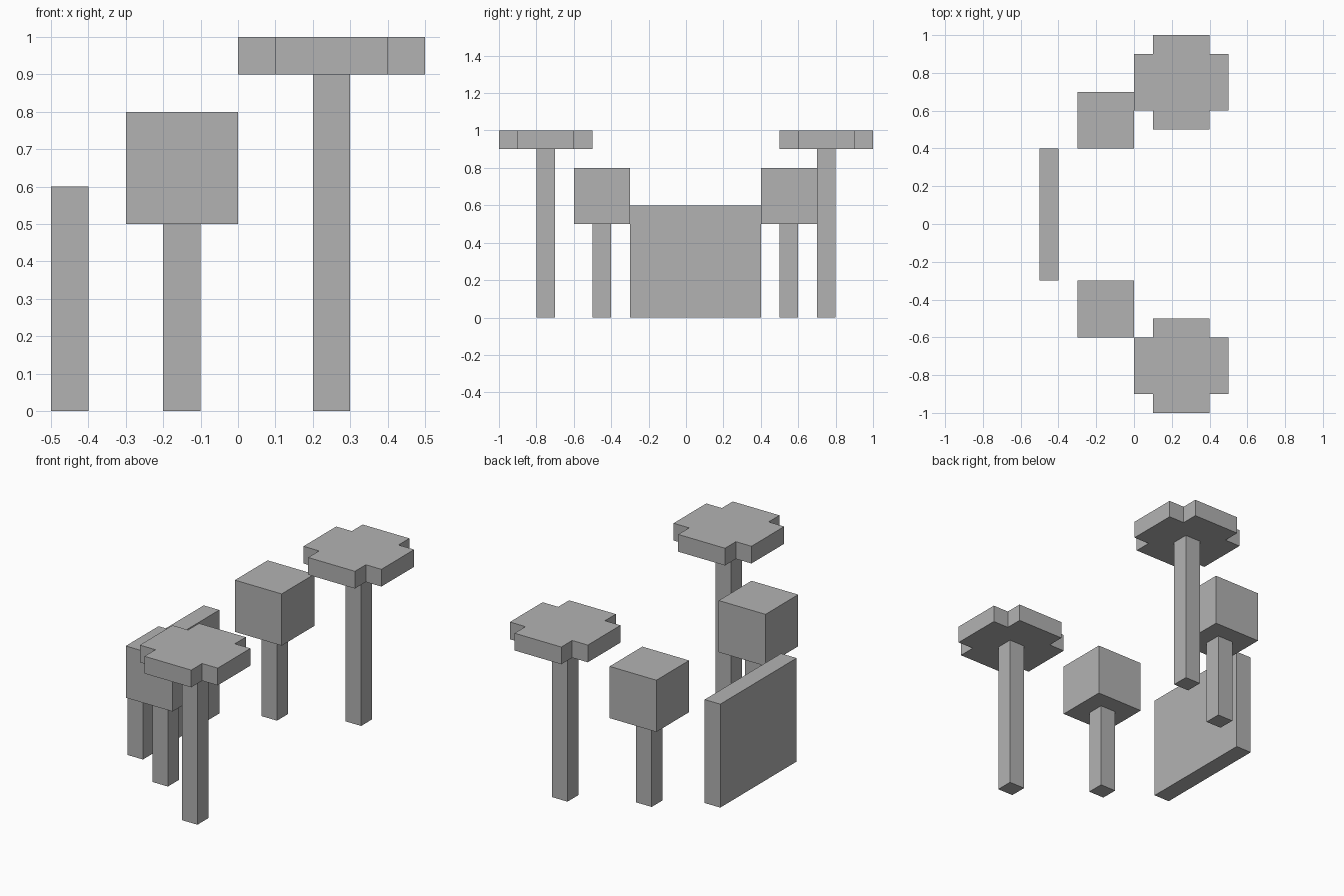
import bpy
import bmesh
from mathutils import Vector

cube = bpy.data.objects.get("Cube")
if cube:
    bpy.data.objects.remove(cube, do_unlink=True)

grey = bpy.data.materials.new("plain_grey")
grey.use_nodes = True
colour = (0.448, 0.448, 0.448, 1)
grey.diffuse_color = colour
grey.node_tree.nodes["Principled BSDF"].inputs["Base Color"].default_value = colour


def prism(name, outline, bottom, top):
    """Extrude a flat outline upwards between two heights."""
    bm = bmesh.new()
    base = bm.faces.new([bm.verts.new((x, y, bottom)) for x, y in outline])
    up = bmesh.ops.extrude_face_region(bm, geom=[base], use_keep_orig=True)
    moved = [v for v in up["geom"] if isinstance(v, bmesh.types.BMVert)]
    bmesh.ops.translate(bm, verts=moved, vec=Vector((0, 0, top - bottom)))
    bmesh.ops.recalc_face_normals(bm, faces=bm.faces)
    mesh = bpy.data.meshes.new(name)
    bm.to_mesh(mesh)
    bm.free()
    mesh.materials.append(grey)
    obj = bpy.data.objects.new(name, mesh)
    bpy.context.collection.objects.link(obj)


def box(name, x, y, width, depth, bottom, top):
    w, d = width / 2, depth / 2
    prism(name, [(x - w, y - d), (x + w, y - d), (x + w, y + d), (x - w, y + d)],
          bottom, top)


def notched_square(x, y, outer, inner):
    """Square outline with a square notch in each corner."""
    points = []
    for sx, sy in ((1, 1), (-1, 1), (-1, -1), (1, -1)):
        corner = [(outer, inner), (inner, inner), (inner, outer)]
        if sx * sy < 0:
            corner.reverse()
        points += [(x + sx * a, y + sy * b) for a, b in corner]
    return points


# Standing slab
box("back_slab", -0.45, 0.05, 0.1, 0.7, 0, 0.6)

# Cube heads on short posts
for side, y in (("front", -0.45), ("rear", 0.55)):
    box(side + "_short_post", -0.15, y, 0.1, 0.1, 0, 0.5)
    box(side + "_cube_head", -0.15, y, 0.3, 0.3, 0.5, 0.8)

# Notched plates on tall posts
for side, y in (("front", -0.75), ("rear", 0.75)):
    box(side + "_tall_post", 0.25, y, 0.1, 0.1, 0, 0.9)
    prism(side + "_notched_plate", notched_square(0.25, y, 0.25, 0.15), 0.9, 1.0)
